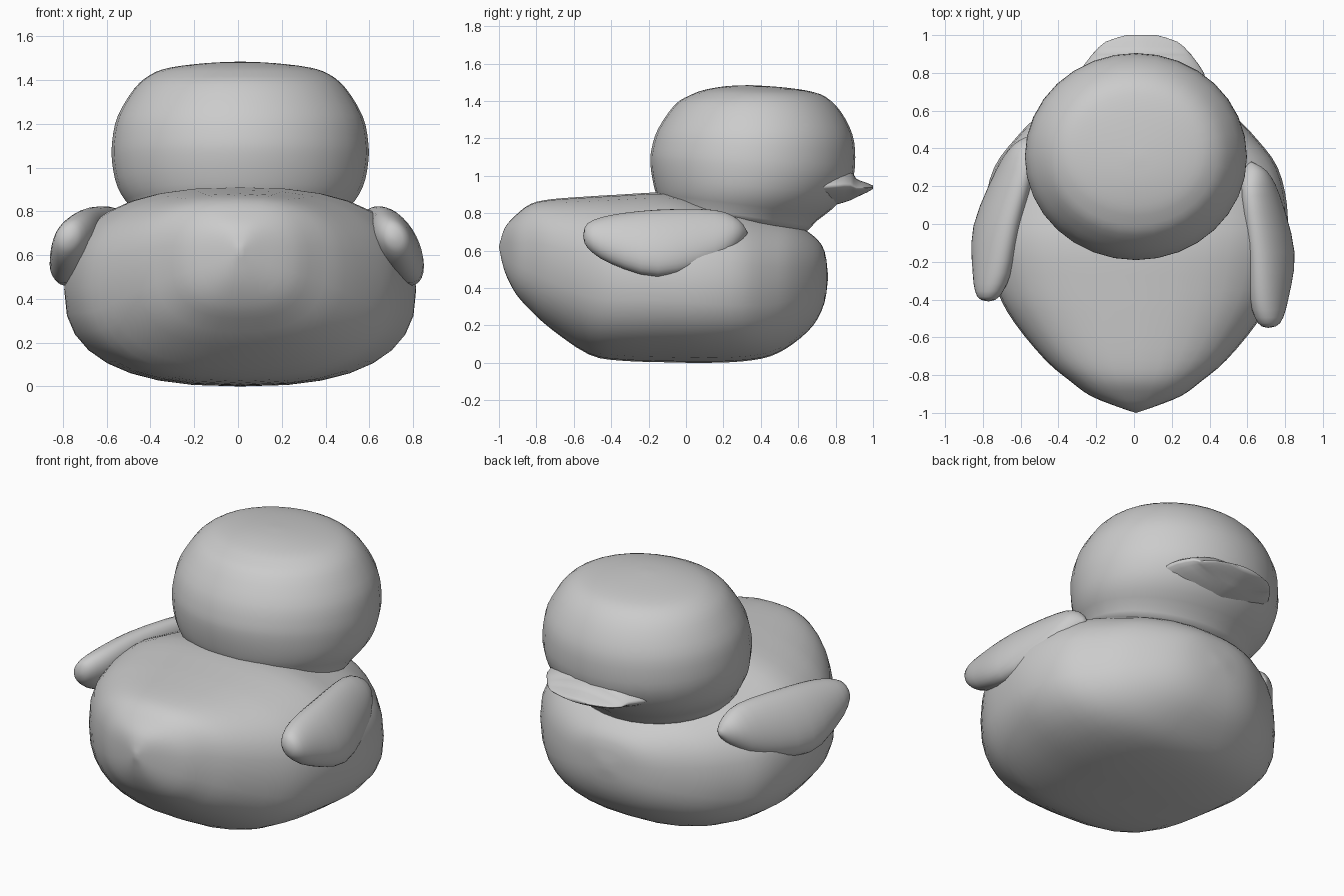
import bpy, bmesh
from math import sin, cos, pi
from mathutils import Vector

if "Cube" in bpy.data.objects:
    bpy.data.objects.remove(bpy.data.objects["Cube"])

N, STEPS = 32, 3


def power(v, n):
    """Signed power used for rounded-square sections."""
    return (1 if v >= 0 else -1) * abs(v) ** (2 / n)


def section(centre, u, v, n=2.0):
    """Closed superellipse ring spanned by half-axes u and v."""
    c, u, v = Vector(centre), Vector(u), Vector(v)
    return [c + u * power(cos(2 * pi * i / N), n) + v * power(sin(2 * pi * i / N), n)
            for i in range(N)]


def spline(a, b, c, d, t):
    return 0.5 * (2 * b + (c - a) * t + (2 * a - 5 * b + 4 * c - d) * t * t
                  + (3 * b - a - 3 * c + d) * t ** 3)


def loft(name, rings, steps=STEPS):
    """Skin a smooth surface through the rings."""
    dense = []
    for k in range(len(rings) - 1):
        quad = [rings[min(max(k + o, 0), len(rings) - 1)] for o in (-1, 0, 1, 2)]
        for s in range(steps):
            dense.append([spline(*p, s / steps) for p in zip(*quad)])
    dense.append(rings[-1])
    bm = bmesh.new()
    rows = [[bm.verts.new(p) for p in ring] for ring in dense]
    for r, q in zip(rows, rows[1:]):
        for i in range(N):
            j = (i + 1) % N
            bm.faces.new((r[i], r[j], q[j], q[i]))
    bm.faces.new(rows[0][::-1])
    bm.faces.new(rows[-1])
    bmesh.ops.remove_doubles(bm, verts=bm.verts, dist=0.0005)
    bmesh.ops.recalc_face_normals(bm, faces=bm.faces)
    for f in bm.faces:
        f.smooth = True
    mesh = bpy.data.meshes.new(name)
    bm.to_mesh(mesh)
    bm.free()
    ob = bpy.data.objects.new(name, mesh)
    bpy.context.collection.objects.link(ob)
    return ob


# Body: sections along y (y, half width, top, bottom), pointed tail at -y
body = [(-1, 0, .62, .62), (-.97, .09, .72, .49), (-.91, .24, .79, .37),
        (-.83, .35, .85, .28), (-.72, .48, .875, .18), (-.52, .645, .89, .045),
        (-.35, .735, .90, .012), (-.1, .795, .91, .003), (.1, .80, .87, 0),
        (.3, .75, .83, .008), (.45, .64, .79, .035), (.57, .52, .75, .10),
        (.68, .35, .68, .20), (.74, .19, .60, .32), (.76, 0, .46, .46)]
loft("body", [section((.01, y, (t + b) / 2), (w, 0, 0), (0, 0, (t - b) / 2), 2.5)
              for y, w, t, b in body])

# Head: tilted rings (back y, back z, front y, front z, half width)
head = [(.27, .79, .27, .79, 0), (-.10, .82, .60, .70, .42), (-.15, .88, .70, .76, .50),
        (-.175, .96, .82, .86, .56), (-.19, 1.06, .89, .98, .585),
        (-.185, 1.14, .905, 1.10, .585), (-.15, 1.25, .89, 1.22, .56),
        (-.06, 1.38, .83, 1.34, .485), (.02, 1.43, .75, 1.42, .41),
        (.10, 1.46, .65, 1.455, .32), (.22, 1.48, .50, 1.475, .16),
        (.35, 1.485, .35, 1.485, 0)]
loft("head", [section((.01, (yb + yf) / 2, (zb + zf) / 2), (w, 0, 0),
                      (0, (yf - yb) / 2, (zf - zb) / 2))
              for yb, zb, yf, zf, w in head])

# Beak: flat lens sections along y (y, half width, top, bottom)
beak = [(.68, .36, 1.06, .82), (.80, .33, 1.05, .845), (.88, .275, 1.03, .87),
        (.91, .25, .985, .885), (.965, .19, .963, .91), (1.0, .08, .948, .93)]
loft("beak", [section((.04, y, (t + b) / 2), (w, 0, 0), (0, 0, (t - b) / 2), 1.5)
              for y, w, t, b in beak], 2)

# Wings: slanted oval sections along y (y, x, z, half length, half thickness)
wing = [(-.55, .71, .68, 0, 0), (-.525, .715, .68, .07, .055), (-.40, .715, .66, .14, .09),
        (-.15, .725, .64, .195, .10), (.15, .67, .675, .155, .085),
        (.28, .64, .695, .075, .06), (.33, .62, .695, 0, 0)]
for name, side, shift, splay in (("right_wing", 1, 0, 0), ("left_wing", -1, .14, .15)):
    loft(name, [section((side * (x - splay * (y + .15)), y + shift, z),
                        (side * .45 * a, 0, -.89 * a), (side * .89 * b, 0, .45 * b))
                for y, x, z, a, b in wing])
